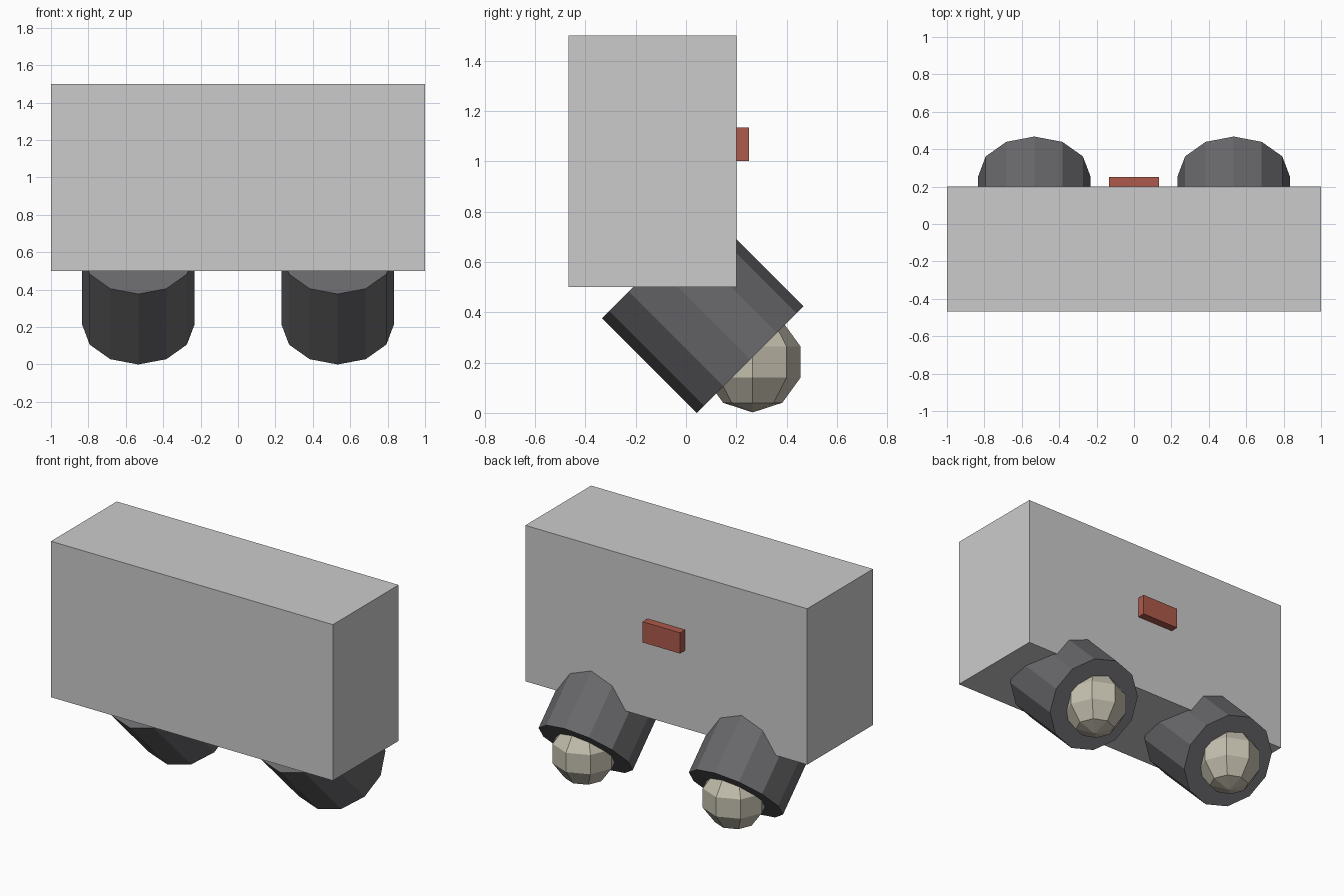
import bpy
from math import radians, sin, cos

if "Cube" in bpy.data.objects:
    bpy.data.objects.remove(bpy.data.objects["Cube"])


def paint(obj, name, color):
    mat = bpy.data.materials.get(name) or bpy.data.materials.new(name)
    mat.diffuse_color = (*color, 1)
    mat.use_nodes = True
    mat.node_tree.nodes["Principled BSDF"].inputs["Base Color"].default_value = mat.diffuse_color
    obj.data.materials.append(mat)


def box(name, lo, hi):
    bpy.ops.mesh.primitive_cube_add(size=1, location=[(a + b) / 2 for a, b in zip(lo, hi)])
    obj = bpy.context.object
    obj.name = name
    obj.scale = [b - a for a, b in zip(lo, hi)]
    bpy.ops.object.transform_apply(location=False, rotation=False, scale=True)
    return obj


# Main body block and the small red plate on its back
box("body", (-1, -0.467, 0.5), (1, 0.2, 1.5))
plate = box("back_plate", (-0.133, 0.2, 1.0), (0.133, 0.25, 1.133))
paint(plate, "red", (0.42, 0.10, 0.07))

# Tilted thruster housings with a ball in each open end
TILT = radians(45)
Y, Z = 0.067, 0.4
BALL_OFFSET = 0.28
for side, x in (("left", -0.533), ("right", 0.533)):
    bpy.ops.mesh.primitive_cylinder_add(vertices=12, radius=0.3, depth=0.533,
                                        location=(x, Y, Z), rotation=(TILT, 0, 0))
    housing = bpy.context.object
    housing.name = side + "_housing"
    paint(housing, "dark_grey", (0.14, 0.14, 0.15))

    bpy.ops.mesh.primitive_uv_sphere_add(
        segments=8, ring_count=5, radius=0.2,
        location=(x, Y + BALL_OFFSET * sin(TILT), Z - BALL_OFFSET * cos(TILT)))
    ball = bpy.context.object
    ball.name = side + "_ball"
    paint(ball, "beige", (0.55, 0.52, 0.42))
